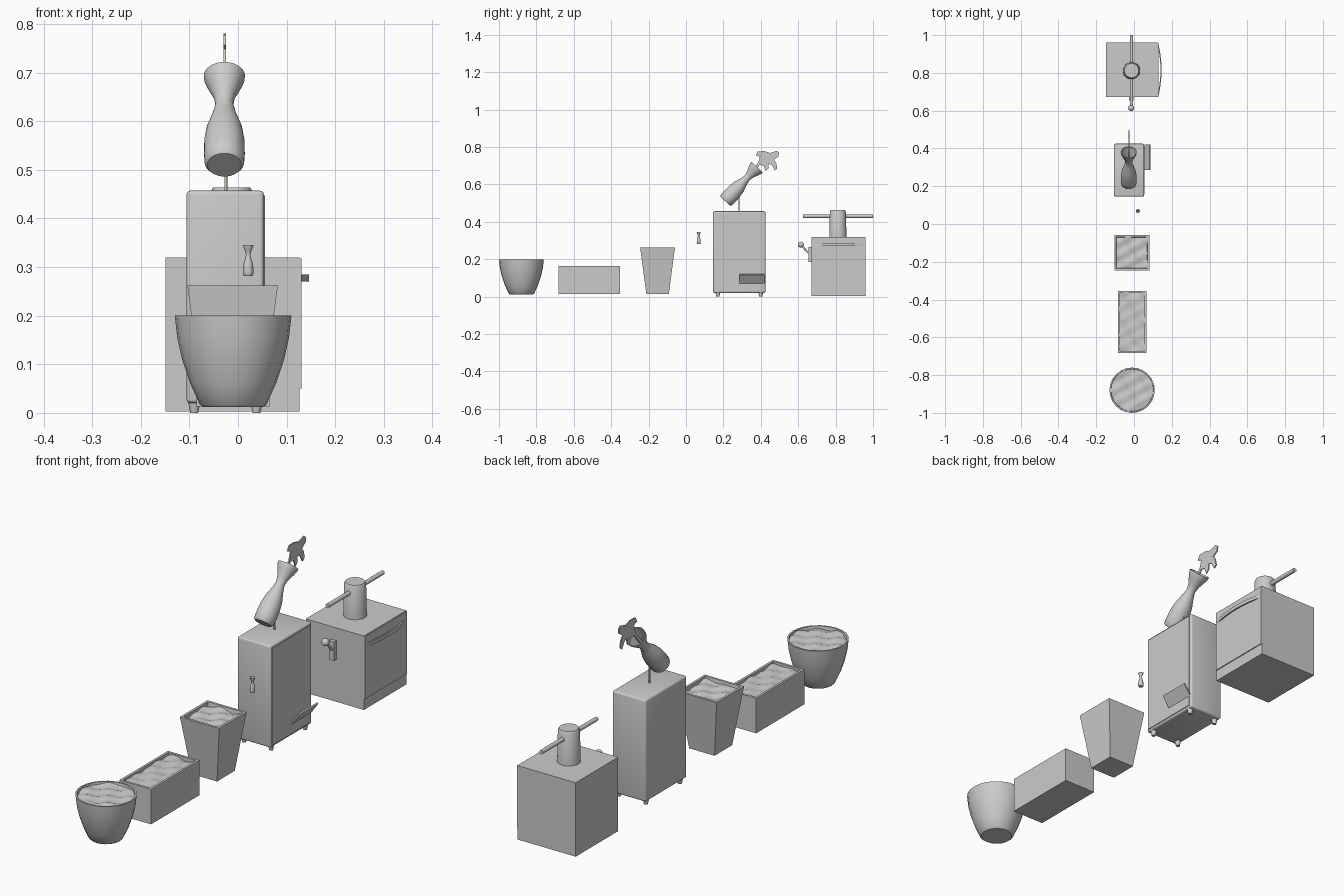
import bpy, bmesh, math
from mathutils import Matrix, Vector

if "Cube" in bpy.data.objects:
    bpy.data.objects.remove(bpy.data.objects["Cube"])


def finish(name, bm, smooth=False):
    bmesh.ops.recalc_face_normals(bm, faces=bm.faces)
    me = bpy.data.meshes.new(name)
    bm.to_mesh(me)
    bm.free()
    ob = bpy.data.objects.new(name, me)
    bpy.context.collection.objects.link(ob)
    if smooth:
        bpy.ops.object.select_all(action='DESELECT')
        ob.select_set(True)
        bpy.context.view_layer.objects.active = ob
        bpy.ops.object.shade_smooth_by_angle(angle=math.radians(40))
    return ob


def box(name, x, y, z, bevel=0):
    bm = bmesh.new()
    bmesh.ops.create_cube(bm, size=1)
    for v in bm.verts:
        v.co = Vector([(r[0] + r[1]) / 2 + c * (r[1] - r[0]) for r, c in zip((x, y, z), v.co)])
    if bevel:
        bmesh.ops.bevel(bm, geom=bm.edges[:], offset=bevel, segments=3, profile=0.5, affect='EDGES')
    return finish(name, bm, bevel > 0)


def lathe(name, profile, mat, n=32):
    bm = bmesh.new()
    vs = [bm.verts.new((r, 0, z)) for r, z in profile]
    es = [bm.edges.new(p) for p in zip(vs, vs[1:])]
    bmesh.ops.spin(bm, geom=vs + es, cent=(0, 0, 0), axis=(0, 0, 1), angle=2 * math.pi, steps=n)
    bmesh.ops.remove_doubles(bm, verts=bm.verts, dist=1e-5)
    bm.transform(mat)
    return finish(name, bm, True)


def rod(name, a, b, r, r2=None, n=16):
    a, b = Vector(a), Vector(b)
    d = b - a
    mat = Matrix.Translation(a) @ d.to_track_quat('Z', 'Y').to_matrix().to_4x4()
    return lathe(name, [(0, 0), (r, 0), (r if r2 is None else r2, d.length), (0, d.length)], mat, n)


def extrude(name, pts, depth):
    bm = bmesh.new()
    f = bm.faces.new([bm.verts.new(p) for p in pts])
    out = bmesh.ops.extrude_face_region(bm, geom=[f])
    bmesh.ops.translate(bm, verts=[g for g in out['geom'] if isinstance(g, bmesh.types.BMVert)], vec=depth)
    bmesh.ops.triangulate(bm, faces=[g for g in bm.faces if len(g.verts) > 4])
    return finish(name, bm)


def soil(name, cx, cy, hx, hy, z, round_top=False):
    bm = bmesh.new()
    bmesh.ops.create_grid(bm, x_segments=14, y_segments=14, size=1)
    for v in bm.verts:
        x, y = v.co.x, v.co.y
        if round_top:
            x, y = x * math.sqrt(1 - y * y / 2), y * math.sqrt(1 - x * x / 2)
        x, y = cx + x * hx, cy + y * hy
        v.co = (x, y, z + 0.004 * math.sin(63 * x + 41 * y) + 0.003 * math.sin(90 * y - 50 * x))
    return finish(name, bm, True)


def square_pot(name, cx, cy, top, bottom, z0, z1, wall=0.01):
    bm = bmesh.new()
    rings = []
    for (hx, hy), z in ((bottom, z0), (top, z1), ((top[0] - wall, top[1] - wall), z1),
                        ((bottom[0] - wall, bottom[1] - wall), z0 + wall)):
        rings.append([bm.verts.new((cx + sx * hx, cy + sy * hy, z))
                      for sx, sy in ((-1, -1), (1, -1), (1, 1), (-1, 1))])
    for a, b in zip(rings, rings[1:]):
        for i in range(4):
            j = (i + 1) % 4
            bm.faces.new((a[i], a[j], b[j], b[i]))
    bm.faces.new(rings[0])
    bm.faces.new(rings[-1])
    return finish(name, bm)


# Three planters with soil
lathe("round_pot", [(0, 0.012), (0.062, 0.012), (0.069, 0.018), (0.088, 0.06), (0.105, 0.11),
                    (0.115, 0.155), (0.12, 0.2), (0.113, 0.2), (0.107, 0.15), (0.08, 0.06), (0, 0.022)],
      Matrix.Translation((-0.01, -0.88, 0)), 24)
soil("round_pot_soil", -0.01, -0.88, 0.112, 0.112, 0.19, True)
square_pot("long_planter", -0.01, -0.518, (0.075, 0.164), (0.075, 0.164), 0.013, 0.163)
soil("long_planter_soil", -0.01, -0.518, 0.066, 0.155, 0.152)
square_pot("tapered_planter", -0.011, -0.152, (0.093, 0.093), (0.06, 0.06), 0.013, 0.262)
soil("tapered_planter_soil", -0.011, -0.152, 0.082, 0.082, 0.25)

# Waisted vases: one small and upright, one large and tilted
vase = [(0, 0), (0.14, 0), (0.163, 0.03), (0.168, 0.12), (0.165, 0.28), (0.145, 0.42), (0.095, 0.58),
        (0.073, 0.68), (0.088, 0.77), (0.135, 0.88), (0.165, 0.96), (0.17, 1), (0.155, 1),
        (0.12, 0.88), (0.075, 0.77), (0.06, 0.68), (0, 0.6)]
lathe("small_vase", vase, Matrix.Translation((0.021, 0.068, 0.282)) @ Matrix.Scale(0.063, 4))
tilt = Matrix.Translation((-0.028, 0.21, 0.51)) @ Matrix.Rotation(math.radians(-43), 4, 'X')
lathe("tilted_vase", vase, tilt @ Matrix.Scale(0.25, 4))

# Flat lobed leaf in the tilted vase
leaf = [(0.335, 0.655), (0.345, 0.645), (0.395, 0.705), (0.415, 0.70), (0.425, 0.672), (0.44, 0.685),
        (0.44, 0.71), (0.458, 0.705), (0.475, 0.675), (0.488, 0.685), (0.482, 0.715), (0.47, 0.732),
        (0.495, 0.75), (0.497, 0.77), (0.485, 0.78), (0.45, 0.768), (0.42, 0.778), (0.385, 0.777),
        (0.372, 0.757), (0.395, 0.748), (0.385, 0.715)]
extrude("leaf", [(-0.03, y, z) for y, z in leaf], (0.005, 0, 0))

# Tall cabinet with feet, front panel and chute flap
box("cabinet", (-0.106, 0.053), (0.145, 0.425), (0.02, 0.457), 0.008)
box("cabinet_panel", (0.05, 0.056), (0.155, 0.415), (0.03, 0.447))
for i, x in enumerate((-0.09, 0.038)):
    for j, y in enumerate((0.17, 0.4)):
        rod(f"cabinet_foot_{i}{j}", (x, y, 0), (x, y, 0.024), 0.008, 0.013)
extrude("chute_flap", [(0.055, 0.287, 0.07), (0.055, 0.287, 0.082), (0.083, 0.287, 0.121),
                       (0.088, 0.287, 0.117)], (0, 0.133, 0))
rod("vase_rod", (-0.025, 0.283, 0.45), (-0.025, 0.283, 0.56), 0.003)

# Square machine with door, toe kick and bowed handle
box("machine_body", (-0.149, 0.127), (0.672, 0.96), (0.003, 0.32))
box("machine_door", (0.12, 0.131), (0.673, 0.959), (0.05, 0.318))
N = 12
arc = [(0.146 - 0.016 * (2 * i / N - 1) ** 2, 0.68 + 0.27 * i / N, 0.27) for i in range(N + 1)]
inner = [(x - 0.006, y, z) for x, y, z in reversed(arc)]
extrude("door_handle", arc + inner, (0, 0, 0.015))

# Side lever with ball knob
box("lever_plate", (-0.027, -0.003), (0.655, 0.675), (0.185, 0.265))
rod("lever_arm", (-0.015, 0.662, 0.225), (-0.015, 0.615, 0.277), 0.005)
lathe("lever_knob", [(0.016 * math.sin(math.pi * i / 10), -0.016 * math.cos(math.pi * i / 10))
                     for i in range(11)], Matrix.Translation((-0.015, 0.614, 0.278)), 20)

# Top post with cross bar
lathe("top_post", [(0, 0.315), (0.046, 0.315), (0.043, 0.455), (0.038, 0.464), (0, 0.464)],
      Matrix.Translation((-0.013, 0.812, 0)))
rod("cross_bar", (-0.013, 0.625, 0.43), (-0.013, 1.0, 0.43), 0.009)
